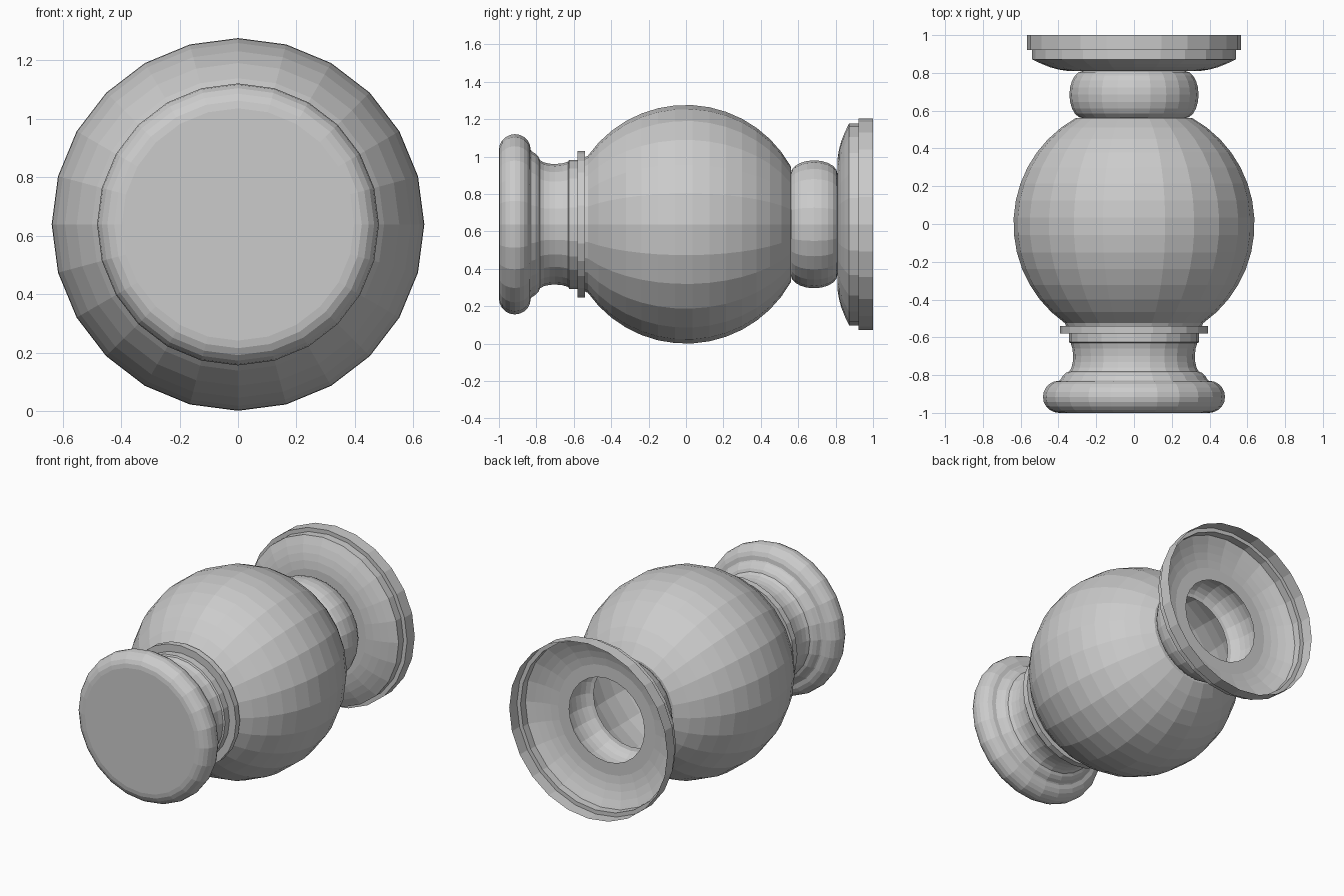
import bpy, bmesh
from math import sin, cos, pi, radians

if "Cube" in bpy.data.objects:
    bpy.data.objects.remove(bpy.data.objects["Cube"])

SIDES = 24
AXIS_Z = 0.638


def arc(cy, cr, ry, rr, a0, a1, n):
    """Profile points (y, radius) on an ellipse; angle 0 points to +y, 90 outward."""
    return [(cy + ry * cos(radians(a0 + (a1 - a0) * i / n)),
             cr + rr * sin(radians(a0 + (a1 - a0) * i / n))) for i in range(n + 1)]


def lathe(name, profile):
    """Turn a (y, radius) profile about the lengthwise axis, flat shaded."""
    bm = bmesh.new()
    rings = []
    for y, r in profile:
        if r == 0:
            v = bm.verts.new((0, y, AXIS_Z))
            rings.append([v] * SIDES)
        else:
            rings.append([bm.verts.new((r * sin(2 * pi * i / SIDES), y,
                                        AXIS_Z + r * cos(2 * pi * i / SIDES)))
                          for i in range(SIDES)])
    for a, b in zip(rings, rings[1:]):
        for i in range(SIDES):
            j = (i + 1) % SIDES
            quad = list(dict.fromkeys((a[i], b[i], b[j], a[j])))
            bm.faces.new(quad)
    mesh = bpy.data.meshes.new(name)
    bm.to_mesh(mesh)
    bm.free()
    obj = bpy.data.objects.new(name, mesh)
    bpy.context.collection.objects.link(obj)
    return obj


# closed front end with a rounded rim
lathe("end_cap", [(-1.0, 0)] + arc(-0.915, 0.397, 0.085, 0.085, 180, 0, 10))

# hollowed neck with a flared shoulder and a small collar
lathe("neck", [(-0.83, 0.397), (-0.825, 0.39), (-0.805, 0.378), (-0.788, 0.36), (-0.78, 0.342),
               (-0.76, 0.331), (-0.73, 0.324), (-0.70, 0.322), (-0.66, 0.326),
               (-0.63, 0.335), (-0.625, 0.345), (-0.58, 0.345)])
lathe("collar", [(-0.58, 0.345), (-0.58, 0.392), (-0.54, 0.392), (-0.54, 0.36)])

# large globe, open where it meets the collar and the ring
lathe("globe", [(-0.54, 0.36)] + arc(0, 0, 0.641, 0.638, 145, 29, 14))

# rounded ring between globe and flange
lathe("ring", [(0.56, 0.309), (0.56, 0.27)] + arc(0.685, 0.27, 0.125, 0.072, 180, 0, 10))

# open dished flange with a stepped rim
lathe("flange", [(0.81, 0.27), (0.81, 0.35), (0.818, 0.40), (0.83, 0.444), (0.848, 0.49),
                 (0.865, 0.525), (0.872, 0.54), (0.922, 0.54), (0.922, 0.566), (1.0, 0.566)])
